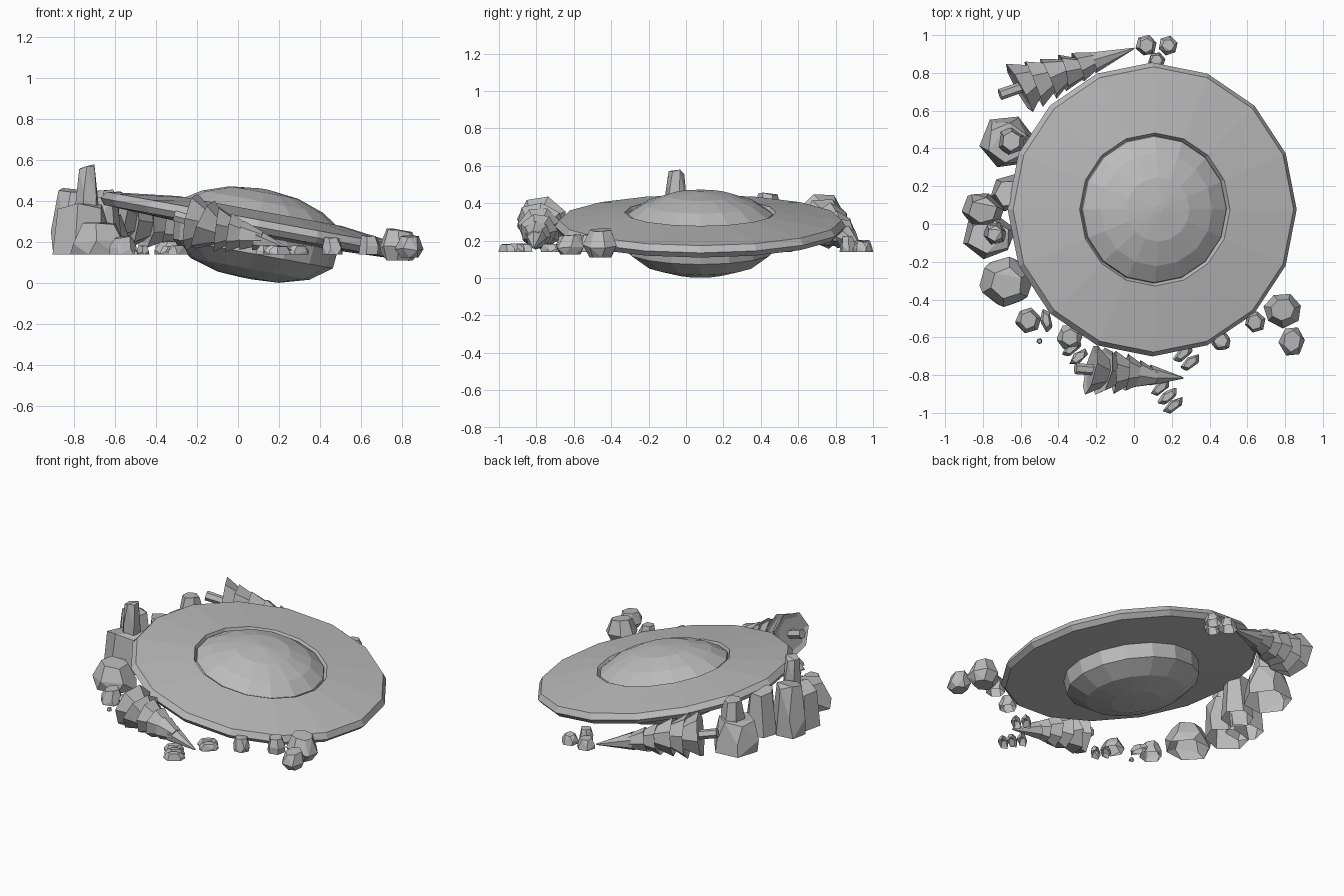
import bpy, bmesh, math, random
from mathutils import Matrix, Vector

cube = bpy.data.objects.get("Cube")
if cube:
    bpy.data.objects.remove(cube)

grey = bpy.data.materials.new("stone grey")
grey.use_nodes = True
COLOUR = (0.5, 0.5, 0.5, 1)
grey.diffuse_color = COLOUR
grey.node_tree.nodes["Principled BSDF"].inputs["Base Color"].default_value = COLOUR


def add_object(name, bm, matrix=None):
    mesh = bpy.data.meshes.new(name)
    bm.to_mesh(mesh)
    bm.free()
    mesh.materials.append(grey)
    obj = bpy.data.objects.new(name, mesh)
    bpy.context.collection.objects.link(obj)
    if matrix:
        obj.matrix_world = matrix
    return obj


def lathe(name, matrix, profile, sides, turn=0.0, rough=0.0, rng=random):
    """Stack of polygon rings from (radius, height) pairs, capped at both ends."""
    bm = bmesh.new()
    rings = []
    for r, h in profile:
        ring = []
        for i in range(sides):
            a = turn + math.tau * i / sides
            k = r * (1 + rng.uniform(-rough, rough))
            ring.append(bm.verts.new((k * math.cos(a), k * math.sin(a), h)))
        rings.append(ring)
    for low, high in zip(rings, rings[1:]):
        for i in range(sides):
            j = (i + 1) % sides
            bm.faces.new((low[i], low[j], high[j], high[i]))
    bm.faces.new(rings[0])
    bm.faces.new(rings[-1])
    bmesh.ops.recalc_face_normals(bm, faces=bm.faces)
    return add_object(name, bm, matrix)


# Saucer: disc with a narrow groove around the upper dome, tilted down to +x
saucer = Matrix.Translation((0.097, 0.077, 0.28)) @ Matrix.Rotation(math.radians(10.4), 4, 'Y')
SIDES = 16
lathe("saucer_disc", saucer, [(0.38, -0.05), (0.755, -0.035), (0.778, -0.005), (0.755, 0.03),
                              (0.405, 0.073), (0.39, 0.048)], SIDES)
lathe("saucer_upper_dome", saucer, [(0.391, 0.047), (0.387, 0.064), (0.3, 0.12),
                                    (0.17, 0.165), (0.02, 0.182)], SIDES)
lathe("saucer_lower_dome", saucer, [(0.405, -0.045), (0.397, -0.138), (0.295, -0.213),
                                    (0.15, -0.255), (0.02, -0.262)], SIDES)


def rock(name, x, y, z0, z1, rx, ry=None, top=0.6, seed=1, sides=6, boulder=False):
    """Faceted stone: hull of three rough rings; only boulders have an underside."""
    rng = random.Random(seed)
    ry = ry or rx
    bm = bmesh.new()
    for scale, t in ((0.6 if boulder else 1, 0), (0.97, 0.45), (top, 1)):
        turn = rng.uniform(0, 0.5)
        for i in range(sides):
            a = turn + math.tau * i / sides
            k = scale * rng.uniform(0.9, 1.05)
            dz = 0 if t == 0 else rng.uniform(-0.14, 0)
            bm.verts.new((x + k * rx * math.cos(a), y + k * ry * math.sin(a),
                          z0 + (z1 - z0) * (t + dz)))
    hull = bmesh.ops.convex_hull(bm, input=bm.verts)
    spare = [g for g in hull["geom_interior"] if isinstance(g, bmesh.types.BMVert)]
    bmesh.ops.delete(bm, geom=spare, context='VERTS')
    bmesh.ops.dissolve_limit(bm, angle_limit=math.radians(14), verts=bm.verts, edges=bm.edges)
    bmesh.ops.recalc_face_normals(bm, faces=bm.faces)
    if not boulder:
        under = [f for f in bm.faces if f.normal.z < -0.95]
        bmesh.ops.delete(bm, geom=under, context='FACES')
    return add_object(name, bm)


GROUND = 0.14

# Tall rock formation under the raised edge
rock("formation_front", -0.675, -0.31, GROUND, 0.3, 0.145, 0.135, 0.62, 3)
rock("formation_middle", -0.765, -0.065, GROUND, 0.39, 0.145, 0.12, 0.82, 5)
rock("formation_spire", -0.735, -0.05, 0.33, 0.585, 0.066, 0.066, 0.66, 7)
rock("formation_tall", -0.8, 0.07, GROUND, 0.48, 0.115, 0.105, 0.68, 9)
rock("formation_inner", -0.66, 0.165, GROUND, 0.44, 0.105, 0.1, 0.75, 11)
rock("formation_back", -0.67, 0.43, GROUND, 0.34, 0.15, 0.15, 0.7, 13)
rock("formation_back_cap", -0.65, 0.44, 0.3, 0.46, 0.075, 0.075, 0.7, 15)

# Round boulders by the lowered edge
rock("boulder_large", 0.785, -0.455, 0.11, 0.27, 0.112, 0.1, 0.6, 21, 7, True)
rock("boulder_outer", 0.837, -0.62, 0.125, 0.235, 0.075, 0.09, 0.65, 23, 6, True)

# Small stones lying around the crash
STONES = [(0.64, -0.52, 0.058, 0.1), (0.46, -0.62, 0.055, 0.085),
          (-0.34, -0.6, 0.07, 0.07), (-0.56, -0.51, 0.068, 0.09),
          (0.065, 0.945, 0.057, 0.065), (0.18, 0.945, 0.052, 0.06),
          (0.12, 0.865, 0.045, 0.09), (-0.5, -0.62, 0.016, 0.02)]
for n, (x, y, r, h) in enumerate(STONES):
    rock(f"stone_{n + 1}", x, y, GROUND, GROUND + h, r, top=0.68, seed=30 + n)

# Flat stone splinters: split pairs with a narrow gap, and two single pieces
for n, (x, y, angle, offsets) in enumerate([(0.28, -0.71, 40, (-0.03, 0.03)),
                                            (0.16, -0.89, 40, (-0.03, 0.03)),
                                            (-0.31, -0.68, 40, (-0.03, 0.03)),
                                            (0.21, -0.96, 35, (0,)),
                                            (-0.465, -0.51, 100, (0,))]):
    for m, offset in enumerate(offsets):
        piece = rock(f"splinter_{n + 1}_{m + 1}", 0, 0, 0, 0.045, 0.066, 0.03, 0.65,
                     50 + n + 10 * m, 5)
        piece.matrix_world = (Matrix.Translation((x, y, GROUND)) @
                              Matrix.Rotation(math.radians(angle), 4, 'Z') @
                              Matrix.Translation((0, offset, 0)))


def fallen_tree(name, base, tip, radius, seed):
    """Conifer lying on its side: a trunk stub and crooked, flaring tiers."""
    rng = random.Random(seed)
    base, tip = Vector(base), Vector(tip)
    axis = tip - base
    length = axis.length
    lie = Matrix.Translation(base) @ axis.to_track_quat('Z', 'Y').to_matrix().to_4x4()
    lathe(name + "_trunk", lie, [(0.03, 0), (0.027, length * 0.35)], 6)

    tiers = 6
    for i in range(tiers):
        t = i / tiers
        last = i == tiers - 1
        r = radius * (1 - 0.75 * t ** 1.25)
        start = length * (0.14 + 0.66 * t)
        height = length - start if last else length * 0.17
        lean = 0 if last else 0.18
        place = (lie @ Matrix.Translation((0, 0, start)) @
                 Matrix.Rotation(rng.uniform(-lean, lean), 4, 'X') @
                 Matrix.Rotation(rng.uniform(-lean, lean), 4, 'Y'))
        lathe(f"{name}_tier_{i + 1}", place,
              [(r * 0.75, 0.01), (r, 0), (0.004 if last else r * 0.45, height)],
              7, rng.uniform(0, 1), 0.06, rng)


fallen_tree("front_tree", (-0.31, -0.765, 0.33), (0.26, -0.815, 0.16), 0.142, 4)
fallen_tree("back_tree", (-0.71, 0.685, 0.34), (0.0, 0.93, 0.17), 0.148, 8)
